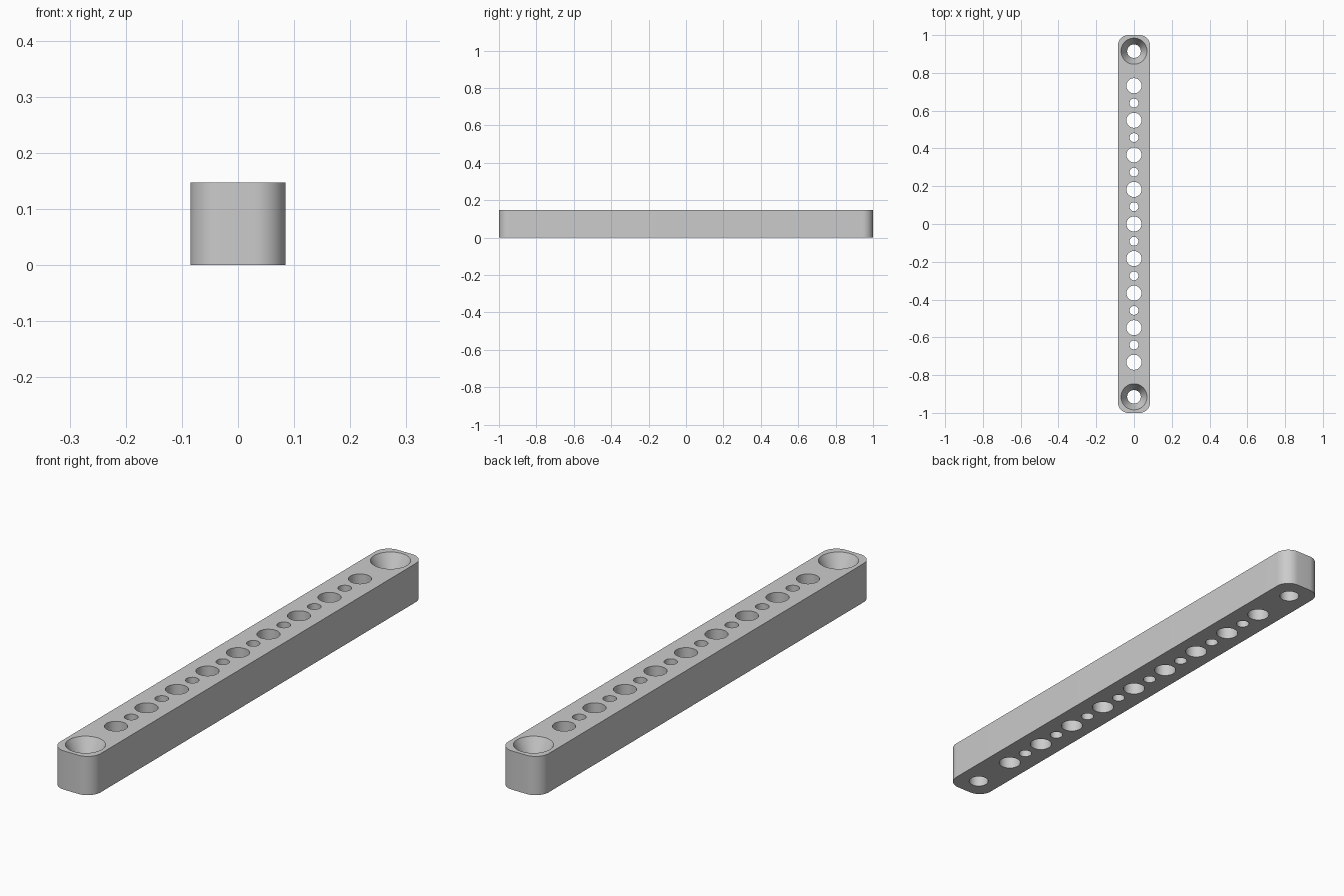
import bpy
import bmesh
import math
from mathutils import Matrix

if "Cube" in bpy.data.objects:
    bpy.data.objects.remove(bpy.data.objects["Cube"], do_unlink=True)

WIDTH, LENGTH, HEIGHT = 0.17, 2.0, 0.147
CORNER = 0.055
PITCH = 0.183
SINK_DEPTH = 0.065
MARGIN = 0.02

grey = bpy.data.materials.new("plain grey")
grey.use_nodes = True
colour = (0.6, 0.6, 0.6, 1)
grey.diffuse_color = colour
grey.node_tree.nodes["Principled BSDF"].inputs["Base Color"].default_value = colour


def make_object(name, bm):
    mesh = bpy.data.meshes.new(name)
    bmesh.ops.recalc_face_normals(bm, faces=bm.faces)
    bm.to_mesh(mesh)
    bm.free()
    mesh.materials.append(grey)
    obj = bpy.data.objects.new(name, mesh)
    bpy.context.collection.objects.link(obj)
    return obj


def lathe_cutter(bm, y, rings, sides=48):
    """Closed round plug from (radius, z) rings, bottom to top."""
    loops = []
    for radius, z in rings:
        ring = bmesh.ops.create_circle(
            bm, segments=sides, radius=radius,
            matrix=Matrix.Translation((0, y, z)))["verts"]
        loops.append(ring)
    for low, high in zip(loops, loops[1:]):
        for i in range(sides):
            j = (i + 1) % sides
            bm.faces.new((low[i], low[j], high[j], high[i]))
    bm.faces.new(loops[0])
    bm.faces.new(loops[-1])


# Bar with rounded vertical corners
bm = bmesh.new()
bmesh.ops.create_cube(bm, size=1)
bmesh.ops.scale(bm, vec=(WIDTH, LENGTH, HEIGHT), verts=bm.verts)
bmesh.ops.translate(bm, vec=(0, 0, HEIGHT / 2), verts=bm.verts)
upright = [e for e in bm.edges
           if abs(e.verts[0].co.z - e.verts[1].co.z) > HEIGHT / 2]
bmesh.ops.bevel(bm, geom=upright, offset=CORNER, segments=12,
                profile=0.5, affect='EDGES')
bar = make_object("perforated_bar", bm)

# Cutters: alternating large and small holes along the middle
bm = bmesh.new()
for step in range(-8, 9):
    radius = 0.04 if step % 2 == 0 else 0.0235
    lathe_cutter(bm, step * PITCH / 2,
                 [(radius, -MARGIN), (radius, HEIGHT + MARGIN)])

# Cutters: countersunk screw hole at each end
for side in (-1, 1):
    lathe_cutter(bm, side * 5 * PITCH,
                 [(0.036, -MARGIN), (0.036, HEIGHT - SINK_DEPTH),
                  (0.069, HEIGHT), (0.069, HEIGHT + MARGIN)])
cutter = make_object("hole_cutter", bm)
cutter.hide_render = True

# Drill the bar, then drop the cutter
bpy.ops.object.select_all(action='DESELECT')
bpy.context.view_layer.objects.active = bar
bar.select_set(True)
drill = bar.modifiers.new("drill", 'BOOLEAN')
drill.operation = 'DIFFERENCE'
drill.solver = 'EXACT'
drill.object = cutter
bpy.ops.object.modifier_apply(modifier=drill.name)
bpy.data.objects.remove(cutter, do_unlink=True)

bpy.ops.object.shade_smooth_by_angle(angle=math.radians(20))
